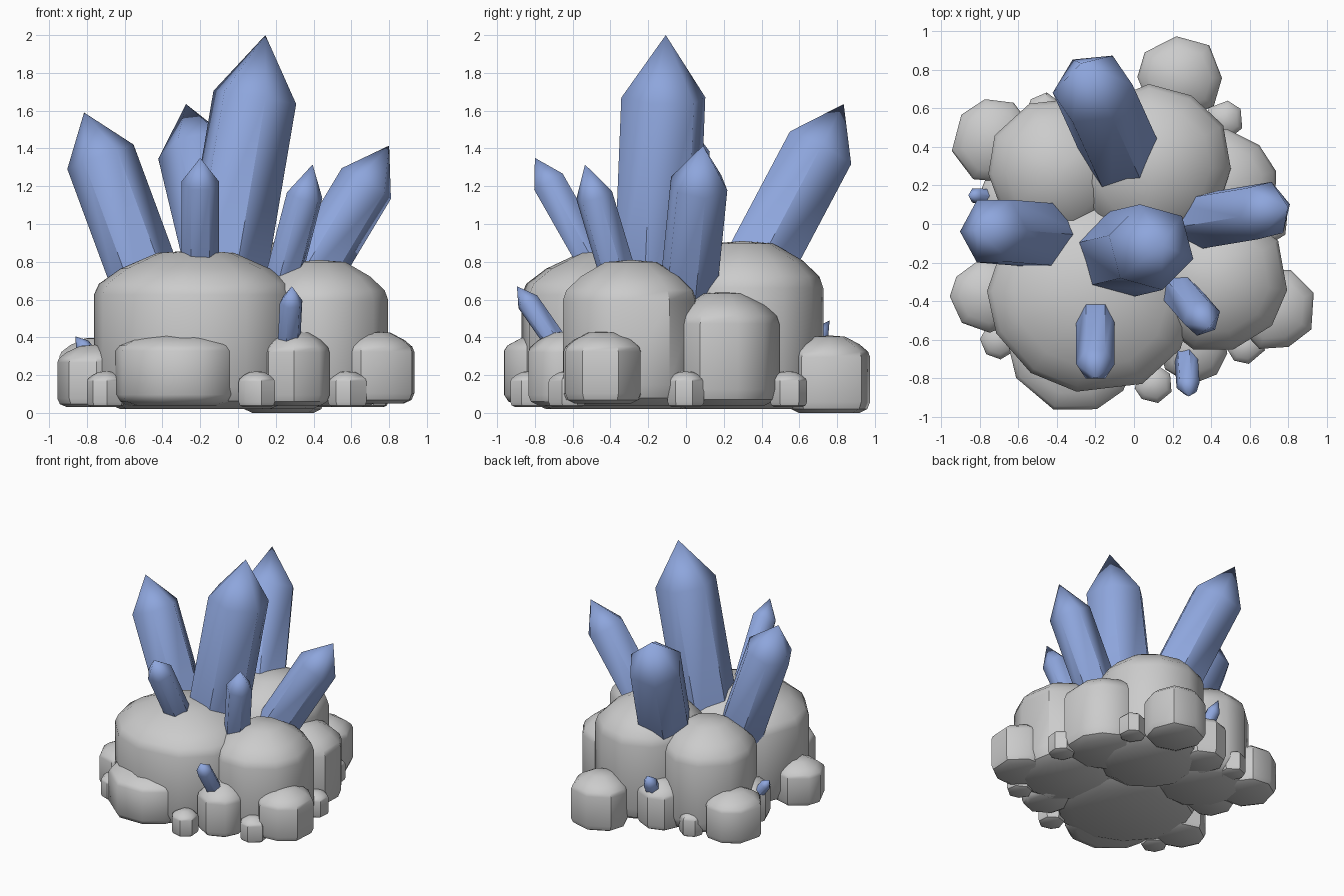
import bpy, bmesh, math, random
from mathutils import Vector

if "Cube" in bpy.data.objects:
    bpy.data.objects.remove(bpy.data.objects["Cube"])

random.seed(4)
blue = bpy.data.materials.new("crystal_blue")
blue.diffuse_color = (0.27, 0.38, 0.72, 1)
blue.use_nodes = True
blue.node_tree.nodes["Principled BSDF"].inputs["Base Color"].default_value = blue.diffuse_color


def loft(name, rings, top, angle, mat=None):
    """Skin a stack of rings, cap the bottom, close to a point on top."""
    bm = bmesh.new()
    loops = [[bm.verts.new(p) for p in ring] for ring in rings]
    n = len(loops[0])
    apex = bm.verts.new(top)
    bm.faces.new(loops[0][::-1])
    for i in range(n):
        j = (i + 1) % n
        for a, b in zip(loops, loops[1:]):
            bm.faces.new((a[i], a[j], b[j], b[i]))
        bm.faces.new((loops[-1][i], loops[-1][j], apex))
    bmesh.ops.recalc_face_normals(bm, faces=bm.faces)
    me = bpy.data.meshes.new(name)
    bm.to_mesh(me)
    bm.free()
    me.polygons.foreach_set("use_smooth", [True] * len(me.polygons))
    me.set_sharp_from_angle(angle=math.radians(angle))
    if mat:
        me.materials.append(mat)
    ob = bpy.data.objects.new(name, me)
    bpy.context.collection.objects.link(ob)
    return ob


def crystal(name, tip, lean, r, tip_len, length, turn=0):
    """Six-sided prism with a pointed end, leaning along its axis."""
    tip = Vector(tip)
    axis = Vector((lean[0], lean[1], 1)).normalized()
    u = Vector((1, 0, 0))
    u = (u - axis * u.dot(axis)).normalized()
    v = axis.cross(u)
    rings = []
    for d in (length, tip_len):
        c = tip - axis * d
        rings.append([c + r * (u * math.cos(t) + v * math.sin(t))
                      for t in (math.radians(turn + 60 * k) for k in range(6))])
    loft(name, rings, tip, 55, blue)


# (radius share, height share) from the floor to the domed top
PROFILE = [(0.74, 0), (0.93, 0.05), (1, 0.14), (1, 0.72), (0.95, 0.79),
           (0.74, 0.885), (0.38, 0.985)]


def rock(name, x, y, rx, ry, top, z0, sides=10):
    """Faceted boulder with upright walls and a low dome."""
    start = random.random() * math.tau
    spokes = []
    for k in range(sides):
        t = start + math.tau * (k + random.uniform(-0.15, 0.15)) / sides
        q = random.uniform(0.98, 1.04)
        spokes.append((q * rx * math.cos(t), q * ry * math.sin(t)))
    rings = [[(x + a * f, y + b * f, z0 + (top - z0) * h) for a, b in spokes]
             for f, h in PROFILE]
    loft(name, rings, (x, y, top), 40)


# Large boulders
rock("boulder_front_left", -0.22, -0.37, 0.53, 0.51, 0.86, 0.02, 12)
rock("boulder_right", 0.43, -0.29, 0.37, 0.37, 0.81, 0.04)
rock("boulder_back", 0.10, 0.30, 0.40, 0.42, 0.91, 0.02, 11)
rock("boulder_back_left", -0.40, 0.28, 0.36, 0.36, 0.83, 0.03)
rock("boulder_right_back", 0.45, 0.20, 0.30, 0.29, 0.64, 0.04)

# Medium rocks around the edge
rock("rock_front", -0.31, -0.63, 0.34, 0.35, 0.44, 0.04)
rock("rock_front_right", 0.31, -0.63, 0.18, 0.20, 0.43, 0.04, 8)
rock("rock_right", 0.73, -0.44, 0.215, 0.215, 0.43, 0.05, 8)
rock("rock_left", -0.76, -0.37, 0.19, 0.19, 0.36, 0.03, 8)
rock("rock_left_back", -0.73, 0.43, 0.22, 0.22, 0.40, 0.03, 8)
rock("rock_back", 0.24, 0.76, 0.22, 0.22, 0.41, 0.0, 8)
rock("rock_back_middle", -0.18, 0.56, 0.18, 0.18, 0.40, 0.03, 8)
rock("rock_left_middle", -0.64, 0.12, 0.17, 0.17, 0.36, 0.03, 8)

# Pebbles
for i, (x, y) in enumerate([(-0.70, -0.60), (0.10, -0.83), (0.58, -0.63),
                            (0.70, 0.0), (0.47, 0.54), (-0.46, 0.58)]):
    rock(f"pebble_{i + 1}", x, y, 0.1, 0.1, 0.22, 0.03, 7)

# Large crystals
crystal("crystal_main", (0.145, -0.107, 2.0), (0.17, 0.04), 0.23, 0.335, 1.5, 45)
crystal("crystal_left", (-0.815, -0.03, 1.59), (-0.37, 0.03), 0.187, 0.25, 1.15)
crystal("crystal_back", (-0.275, 0.835, 1.635), (-0.24, 0.53), 0.212, 0.29, 1.25)
crystal("crystal_right", (0.80, 0.09, 1.415), (0.6, 0.1), 0.157, 0.235, 1.05, 15)

# Small crystals
crystal("crystal_front", (-0.20, -0.80, 1.35), (0, -0.57), 0.1, 0.145, 0.8)
crystal("crystal_front_right", (0.395, -0.535, 1.315), (0.26, -0.3), 0.1, 0.175, 0.8, 15)
crystal("crystal_tiny_front", (0.285, -0.895, 0.67), (0.05, -0.7), 0.062, 0.1, 0.45, 15)
crystal("crystal_tiny_left", (-0.86, 0.15, 0.405), (-0.75, 0.05), 0.042, 0.06, 0.28)
crystal("crystal_tiny_back", (-0.18, 0.76, 0.49), (-0.1, 0.65), 0.055, 0.09, 0.38)
